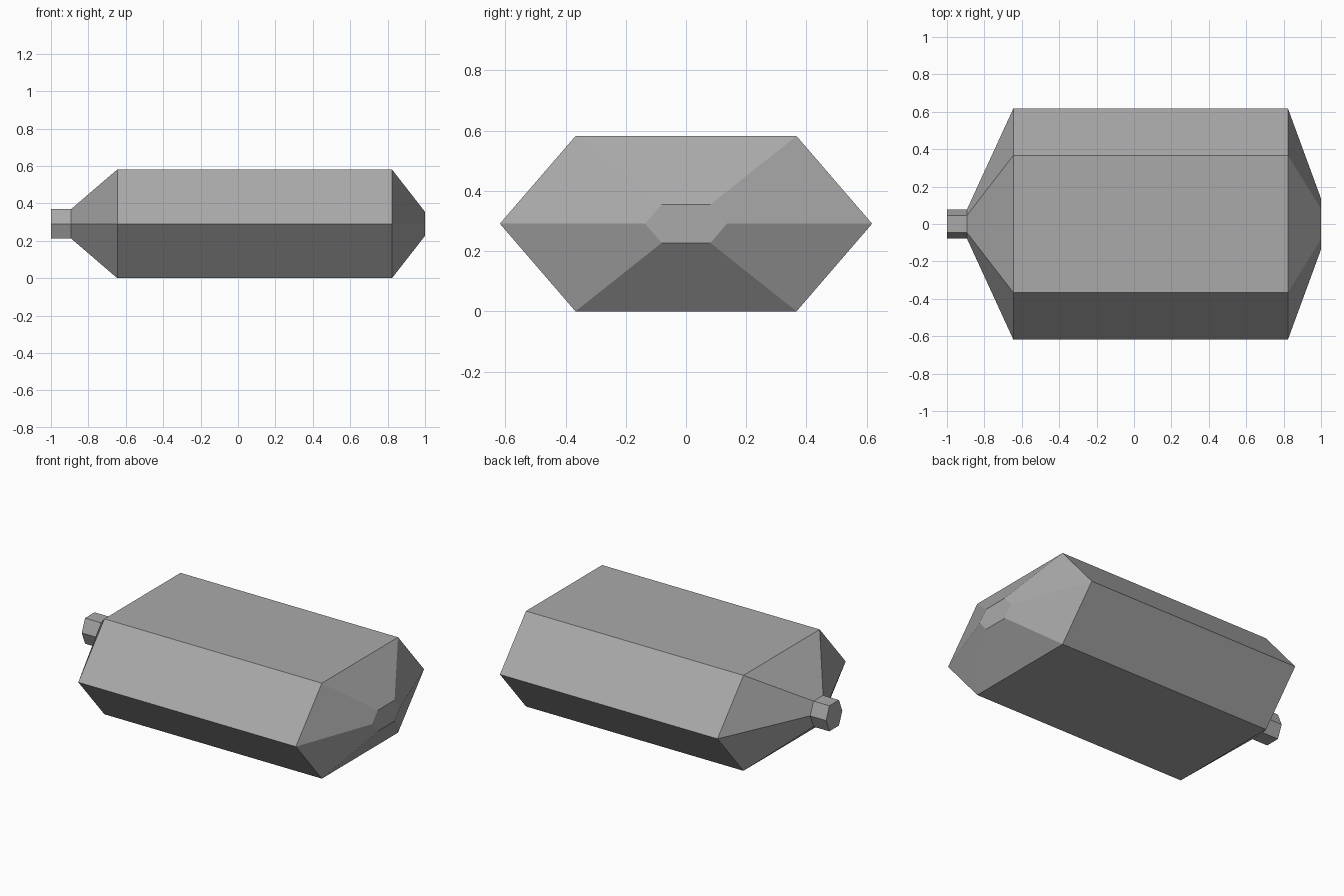
import bpy
import bmesh

cube = bpy.data.objects.get("Cube")
if cube:
    bpy.data.objects.remove(cube, do_unlink=True)

MID_Z = 0.291


def make_material(name, colour):
    mat = bpy.data.materials.new(name)
    mat.use_nodes = True
    mat.diffuse_color = colour
    mat.node_tree.nodes["Principled BSDF"].inputs["Base Color"].default_value = colour
    return mat


def hex_ring(bm, x, half_width, half_flat, half_height):
    """Six-sided section across the x axis, with its points to the sides."""
    outline = [(half_width, 0), (half_flat, half_height), (-half_flat, half_height),
               (-half_width, 0), (-half_flat, -half_height), (half_flat, -half_height)]
    return [bm.verts.new((x, y, MID_Z + z)) for y, z in outline]


def loft(name, sections, mat):
    """Join the sections in order and close both ends."""
    bm = bmesh.new()
    rings = [hex_ring(bm, *s) for s in sections]
    for a, b in zip(rings, rings[1:]):
        for i in range(6):
            j = (i + 1) % 6
            bm.faces.new((a[i], a[j], b[j], b[i]))
    bm.faces.new(rings[0])
    bm.faces.new(rings[-1])
    bmesh.ops.recalc_face_normals(bm, faces=bm.faces)
    mesh = bpy.data.meshes.new(name)
    bm.to_mesh(mesh)
    bm.free()
    mesh.materials.append(mat)
    obj = bpy.data.objects.new(name, mesh)
    bpy.context.scene.collection.objects.link(obj)
    return obj


grey = make_material("plain grey", (0.40, 0.40, 0.40, 1))

# One closed shell: neck, tapered shoulder, long body, blunt end cap
neck = (0.078, 0.046, 0.078)
body = (0.618, 0.367, 0.291)
cap = (0.136, 0.081, 0.064)
loft("hexagonal_canister",
     [(-1.0, *neck), (-0.893, *neck), (-0.645, *body), (0.823, *body), (1.0, *cap)],
     grey)
